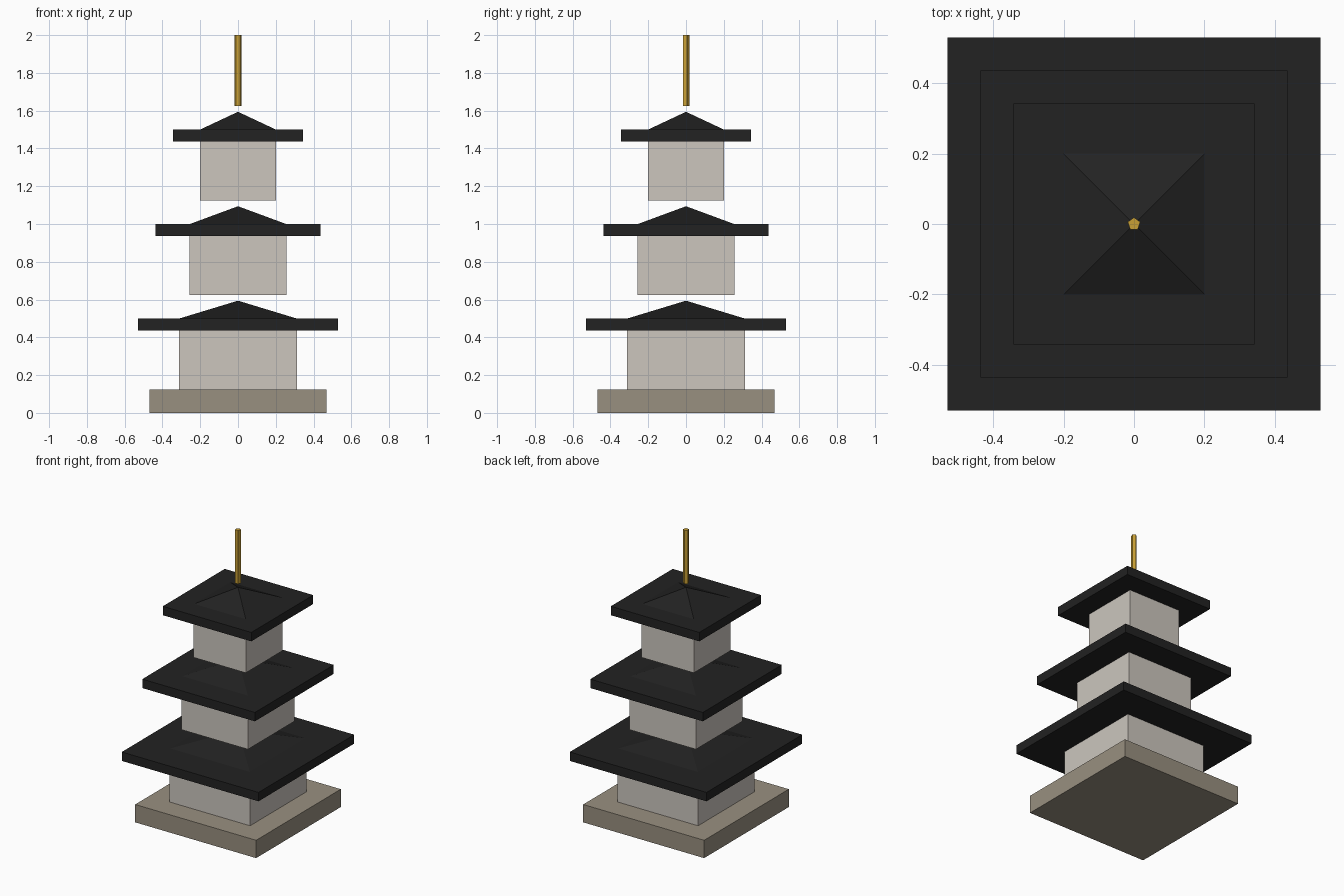
import bpy, bmesh, math

if "Cube" in bpy.data.objects:
    bpy.data.objects.remove(bpy.data.objects["Cube"])


def srgb(hex_code):
    channels = [int(hex_code[i:i + 2], 16) / 255 for i in (0, 2, 4)]
    return [((c + 0.055) / 1.055) ** 2.4 if c > 0.04 else c / 12.92 for c in channels] + [1]


def material(name, hex_code):
    m = bpy.data.materials.new(name)
    m.diffuse_color = srgb(hex_code)
    m.use_nodes = True
    m.node_tree.nodes["Principled BSDF"].inputs["Base Color"].default_value = m.diffuse_color
    return m


stone = material("stone", "999080")
plaster = material("plaster", "CCC6BE")
tile = material("dark_tile", "222222")
gold = material("gold", "C9A035")


def prism(name, sides, r_low, r_high, z0, z1, turn, mat):
    """Flat-sided prism or pyramid; turn is the angle of the first corner."""
    bm = bmesh.new()
    angles = [turn + math.tau * i / sides for i in range(sides)]

    def ring(r, z):
        return [bm.verts.new((r * math.cos(a), r * math.sin(a), z)) for a in angles]

    low = ring(r_low, z0)
    bm.faces.new(low[::-1])
    if r_high:
        high = ring(r_high, z1)
        bm.faces.new(high)
    else:
        apex = bm.verts.new((0, 0, z1))
    for i in range(sides):
        j = (i + 1) % sides
        bm.faces.new((low[i], low[j], high[j], high[i]) if r_high else (low[i], low[j], apex))
    mesh = bpy.data.meshes.new(name)
    bm.to_mesh(mesh)
    bm.free()
    mesh.materials.append(mat)
    bpy.context.collection.objects.link(bpy.data.objects.new(name, mesh))


def slab(name, half, z0, z1, mat):
    r = half * math.sqrt(2)
    prism(name, 4, r, r, z0, z1, math.pi / 4, mat)


# Stone plinth
slab("base", 0.469, 0, 0.125, stone)

# Three shrinking storeys: walls, eaves and a low pyramid roof
for n, k in enumerate((1, 14 / 17, 11 / 17)):
    z = 0.125 + 0.5 * n
    slab(f"walls_{n + 1}", 0.3125 * k, z, z + 0.3125, plaster)
    slab(f"eaves_{n + 1}", 0.53 * k, z + 0.3125, z + 0.375, tile)
    prism(f"roof_{n + 1}", 4, 0.4375 * k, 0, z + 0.375, z + 0.469, math.pi / 4, tile)

# Five-sided spire
prism("spire", 5, 0.01875, 0.01875, 1.625, 2.0, math.pi / 2, gold)
